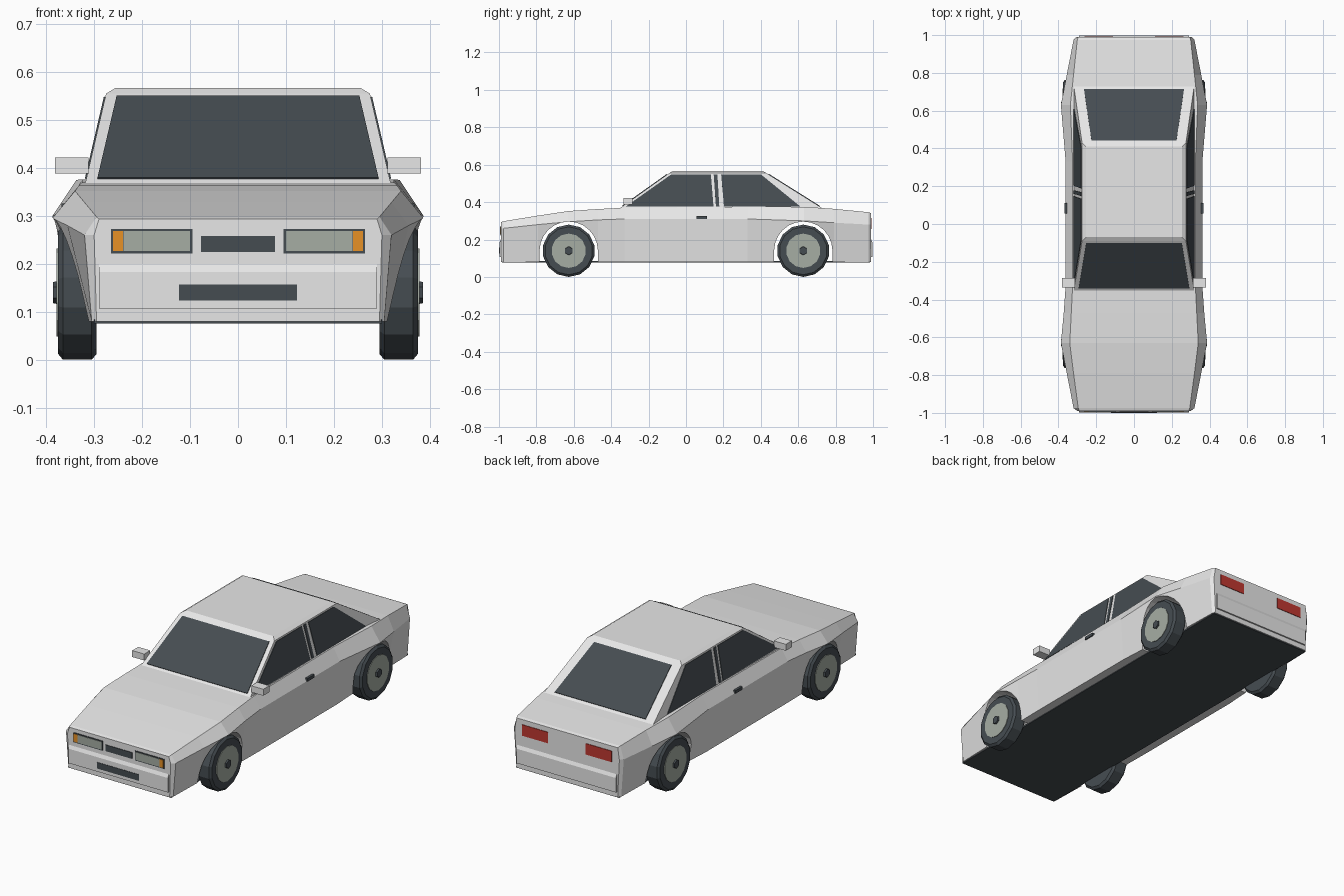
import bpy, bmesh
from math import sin, cos, pi

if "Cube" in bpy.data.objects:
    bpy.data.objects.remove(bpy.data.objects["Cube"], do_unlink=True)


def material(name, rgb):
    m = bpy.data.materials.new(name)
    m.use_nodes = True
    m.diffuse_color = (*rgb, 1)
    bsdf = m.node_tree.nodes["Principled BSDF"]
    bsdf.inputs["Base Color"].default_value = (*rgb, 1)
    bsdf.inputs["Roughness"].default_value = 0.7
    return m


PAINT = material("white_paint", (0.8, 0.8, 0.8))
DARK = material("dark_trim", (0.06, 0.073, 0.083))
LENS = material("grey_lens", (0.38, 0.42, 0.37))
ORANGE = material("orange_indicator", (0.82, 0.29, 0.02))
RED = material("red_tail_light", (0.52, 0.04, 0.03))


def loft(name, rings, mat):
    """Closed solid through matching rings of points, capped at both ends."""
    bm = bmesh.new()
    vs = [[bm.verts.new(p) for p in ring] for ring in rings]
    n = len(vs[0])
    for a, b in zip(vs, vs[1:]):
        for i in range(n):
            j = (i + 1) % n
            bm.faces.new((a[i], a[j], b[j], b[i]))
    bm.faces.new(vs[0])
    bm.faces.new(vs[-1])
    bmesh.ops.recalc_face_normals(bm, faces=bm.faces)
    mesh = bpy.data.meshes.new(name)
    bm.to_mesh(mesh)
    bm.free()
    mesh.materials.append(mat)
    ob = bpy.data.objects.new(name, mesh)
    bpy.context.collection.objects.link(ob)
    return ob


def box(name, xs, ys, zs, mat):
    return loft(name, [[(x, ys[0], zs[0]), (x, ys[1], zs[0]),
                        (x, ys[1], zs[1]), (x, ys[0], zs[1])] for x in xs], mat)


def plate(name, pts, shift, mat):
    """Thin panel straddling a surface, thickened along shift."""
    rings = [[tuple(c + k * s for c, s in zip(p, shift)) for p in pts] for k in (-1, 1)]
    return loft(name, rings, mat)


def disc(name, profile, n, y, z, mat):
    """Solid of rotation about an x axis, profile = (x, radius)."""
    return loft(name, [[(x, y + r * sin(2 * pi * i / n), z - r * cos(2 * pi * i / n))
                        for i in range(n)] for x, r in profile], mat)


# Lower body: y, sill half width, crease half width, crease z, top half width, top z
stations = [
    (-0.99, 0.295, 0.30, 0.26, 0.29, 0.293),
    (-0.975, 0.305, 0.32, 0.26, 0.295, 0.298),
    (-0.79, 0.31, 0.356, 0.28, 0.32, 0.328),
    (-0.63, 0.33, 0.387, 0.295, 0.34, 0.352),
    (-0.47, 0.345, 0.372, 0.305, 0.332, 0.363),
    (-0.33, 0.347, 0.362, 0.31, 0.325, 0.37),
    (0.33, 0.347, 0.362, 0.31, 0.325, 0.376),
    (0.63, 0.33, 0.387, 0.30, 0.337, 0.375),
    (0.79, 0.31, 0.356, 0.29, 0.32, 0.364),
    (0.975, 0.305, 0.32, 0.28, 0.30, 0.346),
    (0.99, 0.295, 0.305, 0.28, 0.295, 0.341)]
body = loft("body", [[(-a, y, 0.08), (-b, y, zb), (-c, y, zc),
                      (c, y, zc), (b, y, zb), (a, y, 0.08)]
                     for y, a, b, zb, c, zc in stations], PAINT)

# Wheel arches cut through the body
AXLE, HUB, ARCH = 0.627, 0.14, 0.156
for y in (-AXLE, AXLE):
    outline = [(y + ARCH * cos(pi * i / 12), HUB + ARCH * sin(pi * i / 12)) for i in range(13)]
    outline += [(y - ARCH, -0.1), (y + ARCH, -0.1)]
    cutter = loft("arch_cutter", [[(x, *p) for p in outline] for x in (-0.6, 0.6)], PAINT)
    cutter.hide_render = True
    mod = body.modifiers.new("arch", "BOOLEAN")
    mod.object = cutter
    mod.operation = "DIFFERENCE"
    mod.solver = "EXACT"
    bpy.context.view_layer.update()
    deps = bpy.context.evaluated_depsgraph_get()
    cut_mesh = bpy.data.meshes.new_from_object(body.evaluated_get(deps))
    body.modifiers.clear()
    body.data = cut_mesh
    bpy.data.objects.remove(cutter, do_unlink=True)

box("floor", (-0.30, 0.30), (-0.985, 0.985), (0.076, 0.084), DARK)

# Cabin
BASE, EAVE = 0.37, 0.555


def cabin_at(z):
    """Half width, front y and rear y of the cabin at a height."""
    t = (z - BASE) / (EAVE - BASE)
    return 0.318 - 0.043 * t, -0.35 + 0.26 * t, 0.725 - 0.295 * t


def cabin_ring(w, f, r, z):
    return [(-w, f, z), (w, f, z), (w, r, z), (-w, r, z)]


loft("cabin", [cabin_ring(*cabin_at(0.35), 0.35), cabin_ring(*cabin_at(EAVE), EAVE),
               cabin_ring(0.255, -0.07, 0.41, 0.567)], PAINT)

# Windscreen and rear window
LOW, HIGH = 0.377, 0.548
front_lo, front_hi = cabin_at(LOW)[1], cabin_at(HIGH)[1]
rear_lo, rear_hi = cabin_at(LOW)[2], cabin_at(HIGH)[2]
plate("windscreen", [(-0.293, front_lo, LOW), (0.293, front_lo, LOW),
                     (0.253, front_hi, HIGH), (-0.253, front_hi, HIGH)],
      (0, -0.002, 0.003), DARK)
plate("rear_window", [(-0.265, rear_lo, LOW), (0.265, rear_lo, LOW),
                      (0.225, rear_hi, HIGH), (-0.225, rear_hi, HIGH)],
      (0, 0.002, 0.003), DARK)

# Parts on both sides
side_panes = {  # y at low front, low rear, high rear, high front
    "front_side_window": (-0.32, 0.147, 0.133, -0.078),
    "pillar_strip": (0.160, 0.178, 0.168, 0.148),
    "rear_side_window": (0.203, 0.61, 0.40, 0.188)}
tyre = [(0.295, 0.10), (0.295, 0.128), (0.305, 0.14), (0.365, 0.14), (0.375, 0.128), (0.375, 0.09)]
for side, s in (("left", 1), ("right", -1)):
    for name, ys in side_panes.items():
        pts = [(s * cabin_at(z)[0], y, z) for y, z in zip(ys, (LOW, LOW, HIGH, HIGH))]
        plate(f"{side}_{name}", pts, (s * 0.003, 0, 0.0007), DARK)
    box(f"{side}_mirror", (s * 0.312, s * 0.382), (-0.335, -0.285), (0.388, 0.422), PAINT)
    box(f"{side}_door_handle", (s * 0.355, s * 0.368), (0.055, 0.112), (0.31, 0.326), DARK)

    for end, y in (("front", -AXLE), ("rear", AXLE)):
        disc(f"{side}_{end}_tyre", [(s * x, r) for x, r in tyre], 14, y, HUB, DARK)
        disc(f"{side}_{end}_rim", [(s * 0.36, 0.092), (s * 0.378, 0.092)], 14, y, HUB, LENS)
        disc(f"{side}_{end}_hub", [(s * 0.37, 0.025), (s * 0.386, 0.022)], 6, y, HUB, DARK)

    # Lamps
    box(f"{side}_headlight_frame", (s * 0.095, s * 0.265), (-0.993, -0.986), (0.222, 0.273), DARK)
    box(f"{side}_headlight", (s * 0.10, s * 0.239), (-0.995, -0.988), (0.227, 0.268), LENS)
    box(f"{side}_indicator", (s * 0.24, s * 0.261), (-0.995, -0.988), (0.227, 0.268), ORANGE)
    box(f"{side}_tail_light", (s * 0.11, s * 0.262), (0.986, 0.993), (0.257, 0.315), RED)

# Bumpers and grilles
for end, d in (("front", -1), ("rear", 1)):
    section = [(0.98, 0.20), (0.99, 0.20), (0.998, 0.183), (0.998, 0.107), (0.98, 0.107)]
    loft(f"{end}_bumper", [[(x, d * y, z) for y, z in section] for x in (-0.29, 0.29)], PAINT)
box("grille", (-0.077, 0.077), (-0.993, -0.986), (0.225, 0.258), DARK)
box("lower_grille", (-0.123, 0.123), (-1.0, -0.993), (0.124, 0.157), DARK)
